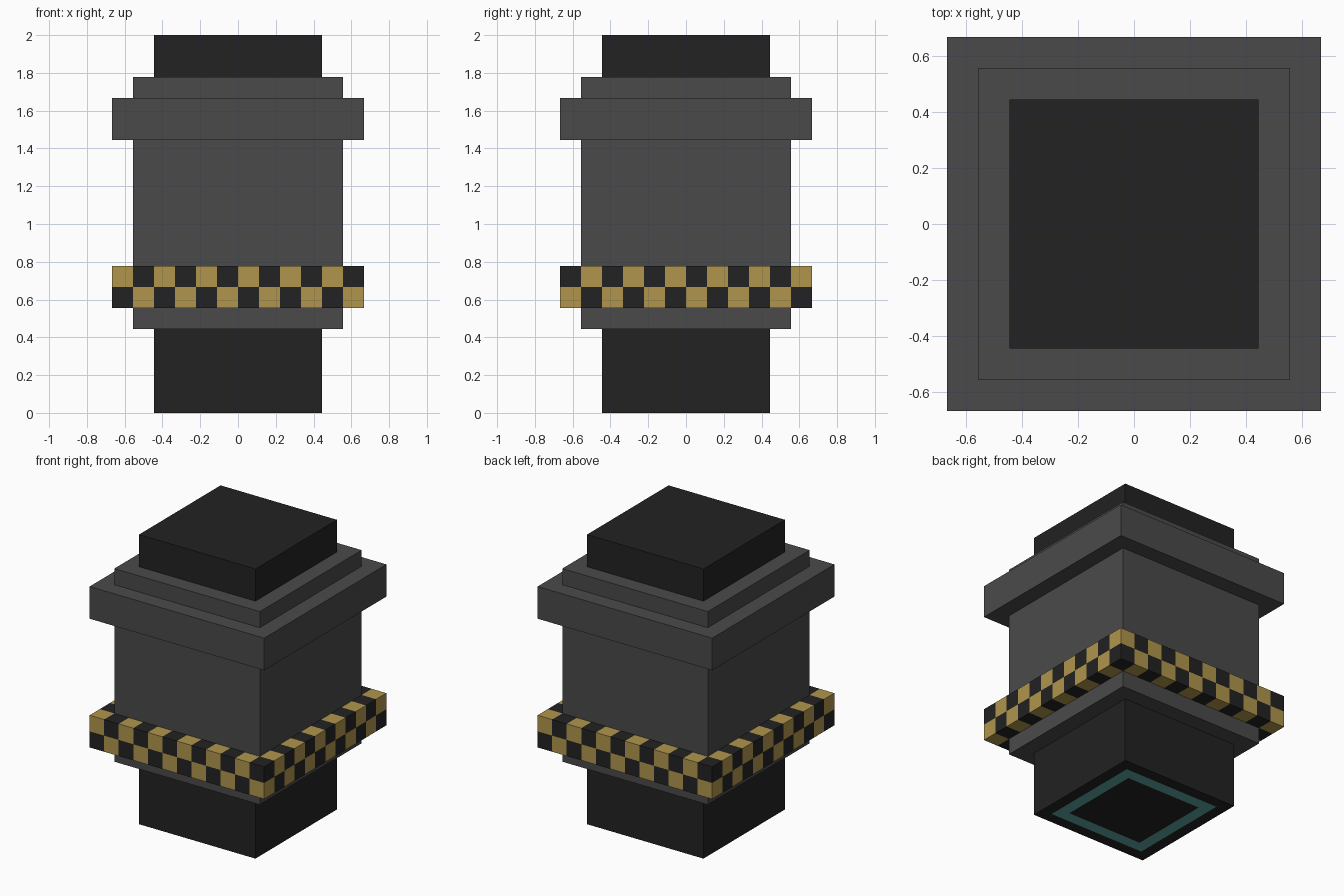
import bpy
import bmesh
from math import floor
from mathutils import Vector

if "Cube" in bpy.data.objects:
    bpy.data.objects.remove(bpy.data.objects["Cube"], do_unlink=True)

U = 1 / 9  # one grid unit


def material(name, rgb):
    """Flat material from 0-255 sRGB values, stored as linear."""
    lin = [c / 255 / 12.92 if c <= 10 else ((c / 255 + 0.055) / 1.055) ** 2.4 for c in rgb]
    m = bpy.data.materials.new(name)
    m.use_nodes = True
    m.diffuse_color = (*lin, 1)
    m.node_tree.nodes["Principled BSDF"].inputs["Base Color"].default_value = (*lin, 1)
    return m


BLACK = material("black", (34, 34, 34))
GREY = material("dark grey", (74, 74, 74))
GOLD = material("hazard gold", (176, 149, 76))
TEAL = material("teal", (90, 168, 162))


def box(half, z0, z1):
    """Square box bmesh, sizes in grid units."""
    bm = bmesh.new()
    bmesh.ops.create_cube(bm, size=1)
    for v in bm.verts:
        v.co = Vector((v.co.x * 2 * half, v.co.y * 2 * half, z1 if v.co.z > 0 else z0)) * U
    bm.normal_update()
    return bm


def finish(name, bm, *mats):
    mesh = bpy.data.meshes.new(name)
    bm.to_mesh(mesh)
    bm.free()
    for m in mats:
        mesh.materials.append(m)
    ob = bpy.data.objects.new(name, mesh)
    bpy.context.collection.objects.link(ob)
    return ob


# Black core running through the body, with a square teal ring on its underside
core = box(4, 0, 18)
bottom = min(core.faces, key=lambda f: f.normal.z)
bmesh.ops.inset_region(core, faces=[bottom], thickness=U)
ring = bmesh.ops.inset_region(core, faces=[bottom], thickness=U)["faces"]
for f in ring:
    f.material_index = 1
finish("core", core, BLACK, TEAL)

# Grey housing and its upper collar
finish("housing", box(5, 4, 16), GREY)
finish("upper_collar", box(6, 13, 15), GREY)

# Checkered lower collar: cut into unit cells, coloured by cell parity
collar = box(6, 5, 7)
cuts = [((1, 0, 0), i) for i in range(-5, 6)]
cuts += [((0, 1, 0), i) for i in range(-5, 6)] + [((0, 0, 1), 6)]
for axis, i in cuts:
    normal = Vector(axis)
    bmesh.ops.bisect_plane(collar, geom=collar.verts[:] + collar.edges[:] + collar.faces[:],
                           plane_co=normal * i * U, plane_no=normal)
collar.normal_update()
hidden = []
for f in collar.faces:
    cell = f.calc_center_median() / U - f.normal * 0.5
    f.material_index = sum(floor(c) for c in cell) % 2
    if abs(f.normal.z) > 0.5 and max(abs(cell.x), abs(cell.y)) < 5:
        hidden.append(f)
bmesh.ops.delete(collar, geom=hidden, context="FACES")
# front-left upper cell (-6, -6, 6) has even parity and is gold
finish("checkered_collar", collar, GOLD, BLACK)
